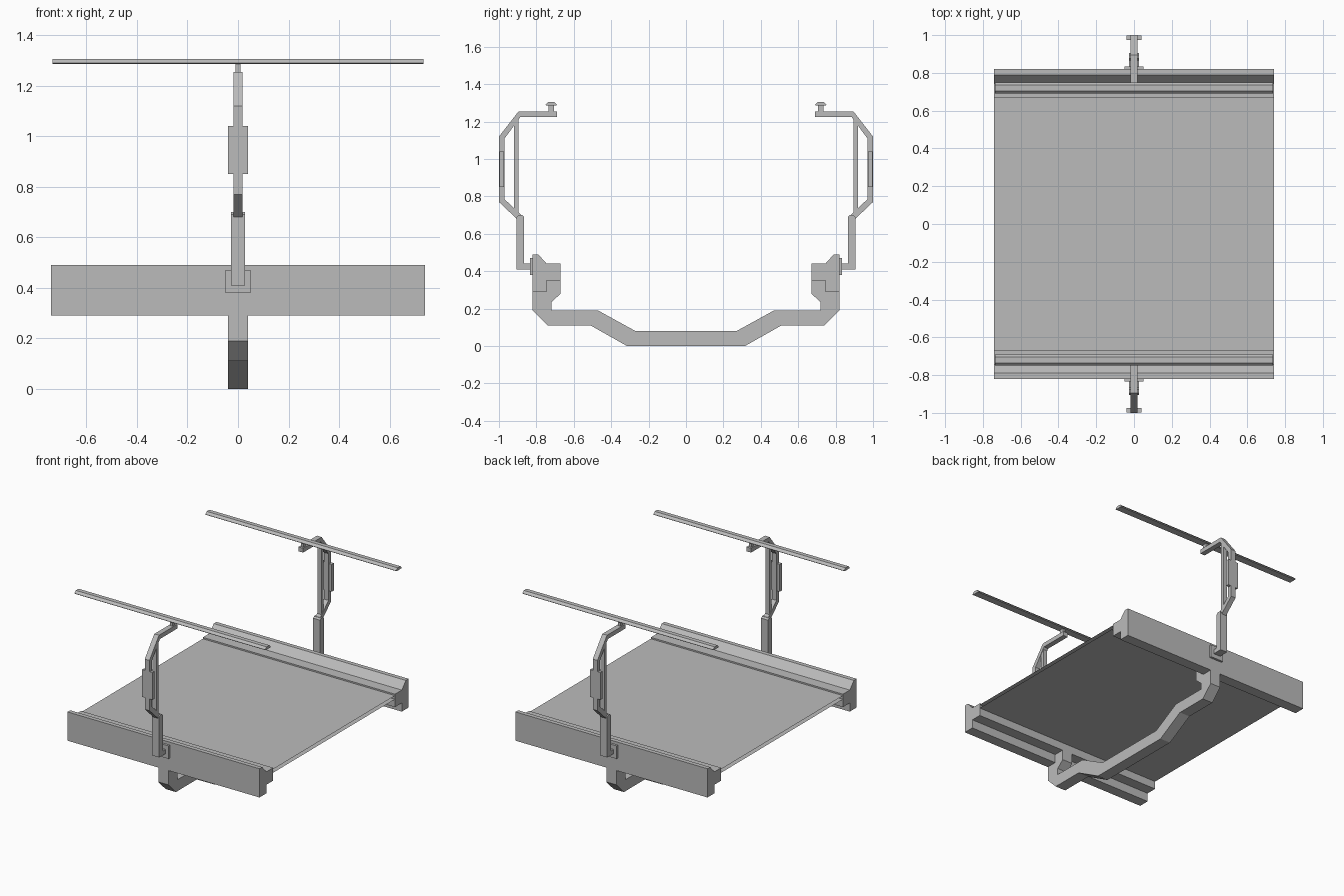
import bpy, bmesh

cube = bpy.data.objects.get("Cube")
if cube:
    bpy.data.objects.remove(cube, do_unlink=True)

grey = bpy.data.materials.new("plain_grey")
grey.use_nodes = True
colour = (0.5, 0.5, 0.5, 1)
grey.diffuse_color = colour
grey.node_tree.nodes["Principled BSDF"].inputs["Base Color"].default_value = colour


def extrude(name, profile, half, open_ends=False):
    """Extrude a (y, z) profile along x, from -half to +half."""
    bm = bmesh.new()
    cap = bm.faces.new([bm.verts.new((-half, y, z)) for y, z in profile])
    new = bmesh.ops.extrude_face_region(bm, geom=[cap], use_keep_orig=True)["geom"]
    for v in new:
        if isinstance(v, bmesh.types.BMVert):
            v.co.x = half
    bmesh.ops.recalc_face_normals(bm, faces=bm.faces)
    if open_ends:
        ends = [f for f in bm.faces if abs(f.normal.x) > 0.9]
        bmesh.ops.delete(bm, geom=ends, context="FACES_ONLY")
    mesh = bpy.data.meshes.new(name)
    bm.to_mesh(mesh)
    bm.free()
    mesh.materials.append(grey)
    obj = bpy.data.objects.new(name, mesh)
    bpy.context.collection.objects.link(obj)
    return obj


def rect(y0, y1, z0, z1):
    return [(y0, z0), (y1, z0), (y1, z1), (y0, z1)]


# Parts repeated at front and rear: name, profile, half width
side_parts = [
    ("side_rail", [(.82, .29), (.82, .49), (.79, .49), (.745, .44),
                   (.67, .44), (.67, .35), (.745, .35), (.745, .29)], .74),
    ("bracket_plate", rect(.815, .835, .38, .47), .05),
    ("post", [(.83, .41), (.905, .41), (.905, .69), (.895, .70),
              (.875, .70), (.865, .69), (.865, .44), (.83, .44)], .027),
    ("upper_arm", [(.905, .68), (1, .77), (1, 1.12), (.895, 1.255), (.69, 1.255),
                   (.69, 1.225), (.885, 1.225), (.97, 1.11), (.97, .785), (.875, .695)], .018),
    ("inner_strut", rect(.895, .92, .70, 1.22), .015),
    ("grip_plate", rect(.974, .997, .85, 1.04), .04),
    ("rod_neck", rect(.705, .735, 1.25, 1.29), .01),
    ("top_rod", [(.69, 1.29), (.695, 1.285), (.745, 1.285), (.75, 1.29),
                 (.735, 1.305), (.705, 1.305)], .735),
]
for side, sign in (("front", -1), ("rear", 1)):
    for name, profile, half in side_parts:
        extrude(f"{side}_{name}", [(sign * y, z) for y, z in profile], half)

# Thin hollow deck between the rails
extrude("deck", rect(-.68, .68, .405, .43), .74, open_ends=True)

# Cranked beam under the deck, hooked up into both rails
half_beam = [(.315, 0), (.51, .11), (.74, .11), (.82, .19), (.82, .29), (.745, .29),
             (.745, .35), (.67, .35), (.67, .28), (.72, .235), (.72, .19),
             (.47, .19), (.27, .08)]
half_beam[1] = (.51, .11)
extrude("cross_beam", half_beam + [(-y, z) for y, z in reversed(half_beam)], .04)
